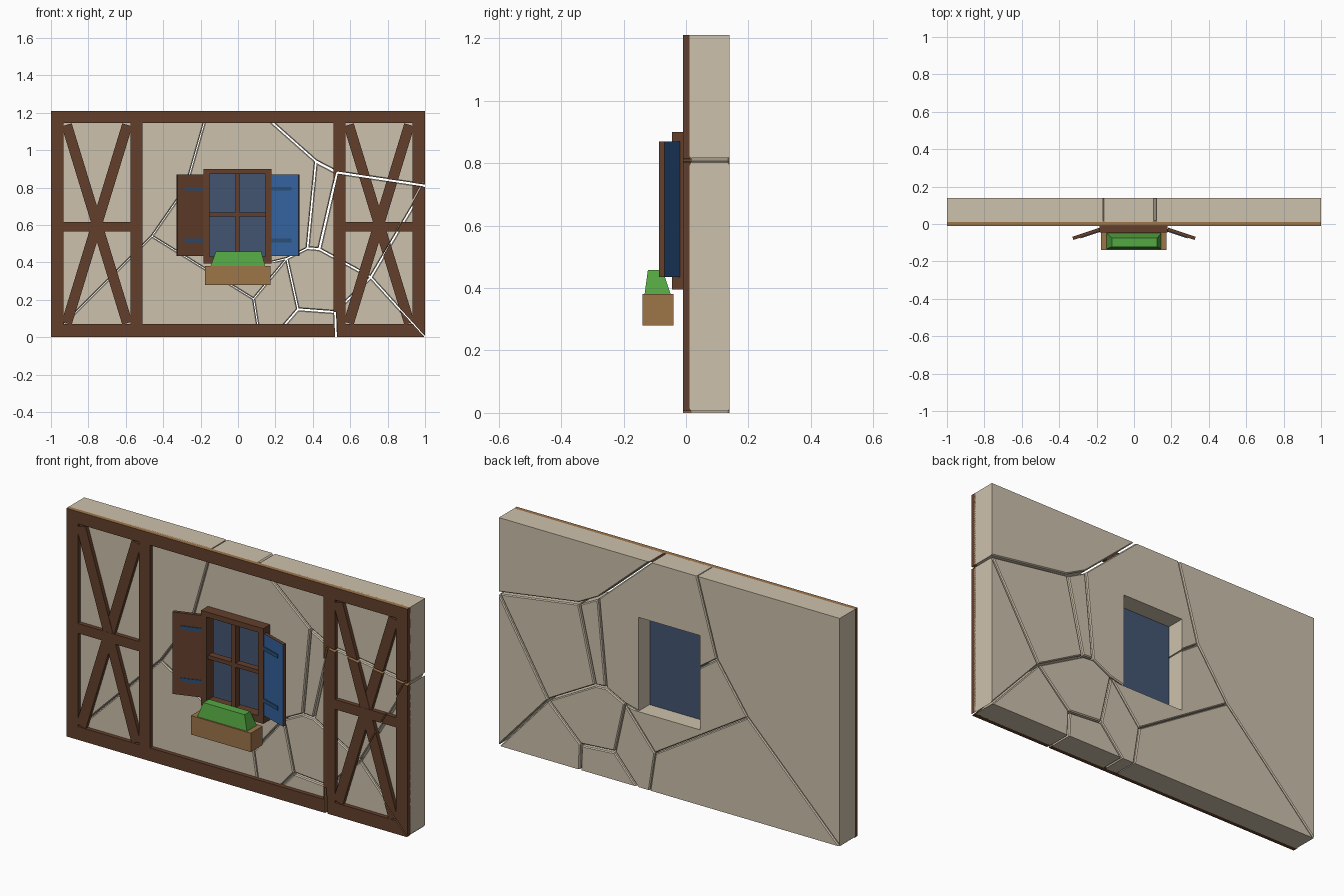
import bpy, bmesh, math
from mathutils import Vector

if "Cube" in bpy.data.objects:
    bpy.data.objects.remove(bpy.data.objects["Cube"])


def material(name, r, g, b):
    lin = [((c / 255 + 0.055) / 1.055) ** 2.4 for c in (r, g, b)]
    m = bpy.data.materials.new(name)
    m.diffuse_color = (*lin, 1)
    m.use_nodes = True
    m.node_tree.nodes["Principled BSDF"].inputs["Base Color"].default_value = m.diffuse_color
    return m


PLASTER = material("plaster", 205, 193, 172)
TIMBER = material("dark_timber", 99, 63, 43)
WOOD = material("light_wood", 158, 117, 73)
GLASS = material("window_glass", 67, 85, 113)
BLUE = material("shutter_blue", 51, 99, 157)
IRON = material("hinge_blue", 44, 78, 118)
GREEN = material("leaf_green", 84, 168, 66)


def finish(name, bm, mats):
    bmesh.ops.recalc_face_normals(bm, faces=bm.faces)
    me = bpy.data.meshes.new(name)
    bm.to_mesh(me)
    bm.free()
    ob = bpy.data.objects.new(name, me)
    for m in mats:
        me.materials.append(m)
    bpy.context.collection.objects.link(ob)
    return ob


def loft(name, rings, mats):
    bm = bmesh.new()
    vs = [[bm.verts.new(p) for p in r] for r in rings]
    n = len(vs[0])
    for a, b in zip(vs, vs[1:]):
        for i in range(n):
            bm.faces.new((a[i], a[(i + 1) % n], b[(i + 1) % n], b[i]))
    bm.faces.new(vs[0])
    bm.faces.new(vs[-1])
    return finish(name, bm, mats)


def box(name, x0, x1, y0, y1, z0, z1, *mats):
    rings = [[(x0, y0, z), (x1, y0, z), (x1, y1, z), (x0, y1, z)] for z in (z0, z1)]
    return loft(name, rings, mats)


def bar(name, p, q, width, y0, y1, mat):
    """Straight board in the wall plane from p to q."""
    p, q = Vector(p), Vector(q)
    d = (q - p).normalized()
    s = Vector((-d.y, d.x)) * width / 2
    pts = [p - s, q - s, q + s, p + s]
    return loft(name, [[(v.x, y, v.y) for v in pts] for y in (y0, y1)], [mat])


# ---- cracked plaster wall: shards that meet at shared crack points ----
H, HW, HB, HT = 1.21, 0.18, 0.40, 0.90
A, B, C, D = (-.163, H), (.11, H), (.415, .94), (.53, .88)
E, G, I, J = (.37, .475), (.26, .42), (.52, .135), (.32, .15)
K, L, P, Q, R = (.435, .47), (.71, .32), (-.28, .80), (-.46, .54), (.083, .205)
S1, S2, S3 = (.115, 0), (.19, 0), (.525, 0)
EDGE, HL = (1, .81), (-HW, .73)
BL, BR, TL, TR = (-1, 0), (1, 0), (-1, H), (1, H)
H1, H2, H3, H4 = (-HW, HB), (HW, HB), (HW, HT), (-HW, HT)

shards = [
    ([TL, A, P, Q, BL], .002),
    ([BL, Q, R, S1], .002),
    ([A, B, C, E, G, H2, H3, H4, HL, P], .003),
    ([Q, P, HL, H1, H2, G, R], .002),
    ([R, G, J, S2, S1], .003),
    ([S2, J, I, S3], .006),
    ([G, E, K, L, I, J], .004),
    ([C, D, K, E], .006),
    ([D, EDGE, L, K], .005),
    ([EDGE, BR, L], .004),
    ([BR, S3, I, L], .004),
    ([B, TR, EDGE, D, C], .006),
]


def is_border(p, q):
    def on_hole(v):
        return abs(v[0]) <= HW and HB <= v[1] <= HT
    return (p[0] == q[0] and abs(p[0]) == 1) or (p[1] == q[1] and p[1] in (0, H)) \
        or (on_hole(p) and on_hole(q))


def inset(poly, gap):
    """Move only the cracked edges inwards."""
    n = len(poly)
    lines = []
    for i in range(n):
        p, q = Vector(poly[i]), Vector(poly[(i + 1) % n])
        d = (q - p).normalized()
        nor = Vector((-d.y, d.x))
        lines.append((nor, nor.dot(p) + (0 if is_border(poly[i], poly[(i + 1) % n]) else gap)))
    out = []
    for i in range(n):
        (a, c), (b, e) = lines[i - 1], lines[i]
        det = a.x * b.y - a.y * b.x
        out.append(((c * b.y - a.y * e) / det, (a.x * e - c * b.x) / det))
    return out


for k, (poly, gap) in enumerate(shards):
    area = sum(p[0] * q[1] - q[0] * p[1] for p, q in zip(poly, poly[1:] + poly[:1]))
    if area < 0:
        poly = poly[::-1]
    rings = []
    for y, g in ((.012, gap + .005), (.017, gap), (.135, gap), (.14, gap + .005)):
        rings.append([(x, y, z) for x, z in inset(poly, g)])
    loft(f"wall_shard_{k + 1}", rings, [PLASTER])

# ---- timber framing ----
F, BK = -.01, .018
right_timbers = []
top = box("top_beam", -1, 1, F, BK, 1.145, H, TIMBER, WOOD)
for f in top.data.polygons:
    if f.normal.z > .9:
        f.material_index = 1
bottom = box("bottom_beam", -1, 1, F, BK, 0, .07, TIMBER)
right_timbers.append(bottom)
for side, s in (("left", -1), ("right", 1)):
    parts = []
    for nm, a, b in (("outer_post", .933, 1), ("inner_post", .51, .575)):
        x0, x1 = sorted((s * a, s * b))
        parts.append(box(f"{side}_{nm}", x0, x1, F, BK, .07, 1.145, TIMBER))
    x0, x1 = sorted((s * .575, s * .933))
    parts.append(box(f"{side}_rail", x0, x1, F, BK, .565, .617, TIMBER))
    for nm, t in (("brace_a", 1), ("brace_b", -1)):
        cx = s * .754
        parts.append(bar(f"{side}_{nm}", (cx - t * .162, .075), (cx + t * .162, 1.135),
                         .056, F + .002 + .001 * t, BK, TIMBER))
    if s > 0:
        right_timbers += parts

# wide cracks also split the right-hand timbers, showing light wood inside
for k, (p, q, w) in enumerate(((D, (1.02, .806), .012), (D, K, .01), (I, (.526, -.02), .012),
                               ((.99, .83), L, .006), (L, (1.02, -.02), .006))):
    cut = bar(f"crack_cutter_{k + 1}", p, q, w, -.05, .05, WOOD)
    cut.hide_render = True
    cut.hide_set(True)
    for ob in right_timbers:
        m = ob.modifiers.new("crack", 'BOOLEAN')
        m.operation, m.solver, m.object = 'DIFFERENCE', 'EXACT', cut
        m.material_mode = 'TRANSFER'

# ---- window ----
box("glass", -HW, HW, .038, .044, HB, HT, GLASS)
for nm, x0, x1 in (("left", -.185, -.153), ("right", .148, .18)):
    box(f"window_{nm}_jamb", x0, x1, -.045, .012, .395, HT, TIMBER)
for nm, z0, z1 in (("sill", .395, .43), ("head", .872, HT)):
    box(f"window_{nm}", -.153, .148, -.045, .012, z0, z1, TIMBER)
box("window_mullion", -.013, .009, -.035, .005, .43, .872, TIMBER)
box("window_transom", -.153, .148, -.033, .003, .645, .666, TIMBER)

# ---- open shutters with hinge straps ----
for side, s in (("left", -1), ("right", 1)):
    ang = -s * math.radians(18.5)
    hinge = (s * .18, -.028, 0)
    x0, x1 = sorted((0, s * .155))
    panel = box(f"{side}_shutter", x0, x1, -.009, .009, .435, .87, TIMBER, BLUE)
    for f in panel.data.polygons:
        if f.normal.y > .9 or (f.normal.y < -.9 and s > 0):
            f.material_index = 1
    x0, x1 = sorted((0, s * .115))
    straps = [box(f"{side}_hinge_strap_{i}", x0, x1, -.013, -.008, z - .01, z + .01, IRON)
              for i, z in enumerate((.517, .793))]
    for ob in [panel] + straps:
        ob.location = hinge
        ob.rotation_euler.z = ang

# ---- flower box ----
box("flower_box", -.177, .173, -.14, -.04, .28, .38, WOOD)
loft("flower_box_plants", [
    [(-.15, -.134, .37), (.148, -.134, .37), (.148, -.046, .37), (-.15, -.046, .37)],
    [(-.118, -.122, .458), (.124, -.122, .458), (.124, -.075, .458), (-.118, -.075, .458)],
], [GREEN])
